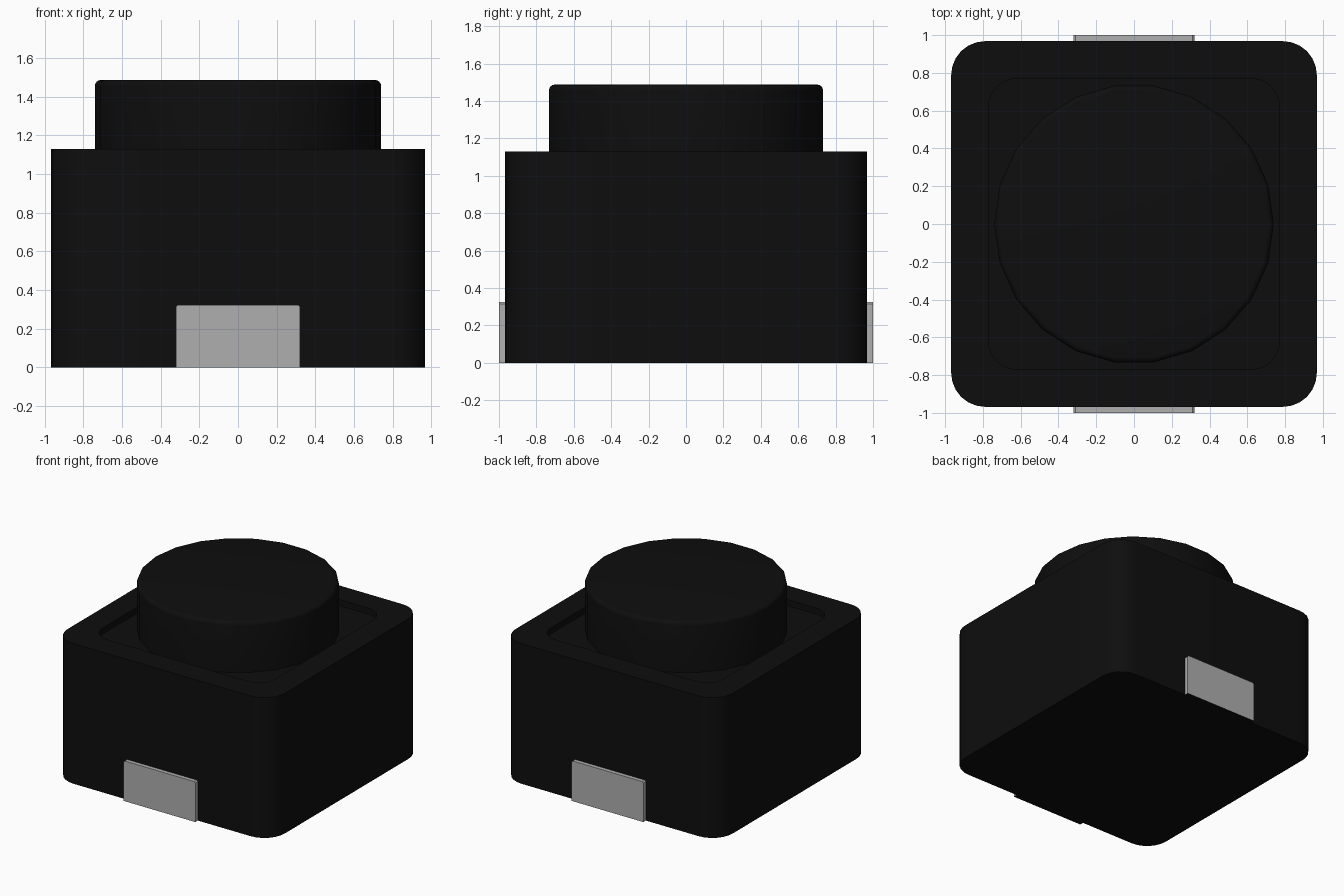
import bpy, bmesh, math

cube = bpy.data.objects.get("Cube")
if cube:
    bpy.data.objects.remove(cube, do_unlink=True)


def material(name, value):
    m = bpy.data.materials.new(name)
    m.use_nodes = True
    col = (value, value, value, 1)
    m.diffuse_color = col
    m.node_tree.nodes["Principled BSDF"].inputs["Base Color"].default_value = col
    return m


BLACK = material("black plastic", 0.0043)
GREY = material("grey metal", 0.43)


def finish(name, bm, mats):
    bmesh.ops.recalc_face_normals(bm, faces=bm.faces)
    me = bpy.data.meshes.new(name)
    bm.to_mesh(me)
    bm.free()
    for m in mats:
        me.materials.append(m)
    ob = bpy.data.objects.new(name, me)
    bpy.context.collection.objects.link(ob)
    bpy.ops.object.select_all(action='DESELECT')
    ob.select_set(True)
    bpy.context.view_layer.objects.active = ob
    bpy.ops.object.shade_smooth_by_angle(angle=math.radians(30))
    return ob


def loft(name, rings):
    """Skin a stack of equal-length rings and cap both ends."""
    bm = bmesh.new()
    loops = [[bm.verts.new(p) for p in ring] for ring in rings]
    n = len(loops[0])
    for a, b in zip(loops, loops[1:]):
        for i in range(n):
            j = (i + 1) % n
            bm.faces.new((a[i], a[j], b[j], b[i]))
    bm.faces.new(loops[0][::-1])
    bm.faces.new(loops[-1])
    return finish(name, bm, [BLACK])


def rounded_square(half, radius, z, steps=6):
    pts = []
    for q in range(4):
        mid = math.radians(45 + 90 * q)
        cx = math.copysign(half - radius, math.cos(mid))
        cy = math.copysign(half - radius, math.sin(mid))
        for s in range(steps + 1):
            a = math.radians(90 * (q + s / steps))
            pts.append((cx + radius * math.cos(a), cy + radius * math.sin(a), z))
    return pts


def circle(radius, z, n=22):
    return [(radius * math.cos(2 * math.pi * i / n),
             radius * math.sin(2 * math.pi * i / n), z) for i in range(n)]


# Housing with a shallow square recess in its top
loft("housing", [rounded_square(0.968, 0.18, 0),
                 rounded_square(0.968, 0.18, 1.13),
                 rounded_square(0.77, 0.15, 1.13),
                 rounded_square(0.77, 0.15, 1.08)])

# Round button with a softened top edge
R, TOP, B = 0.74, 1.487, 0.03
edge = [circle(R - B + B * math.cos(a), TOP - B + B * math.sin(a))
        for a in (math.radians(22.5 * k) for k in range(5))]
loft("button", [circle(R, 1.08)] + edge)

# Metal contact plates on the front and back
for name, side in (("front_contact", -1), ("back_contact", 1)):
    bm = bmesh.new()
    outline = [(-0.32, 0), (0.32, 0), (0.32, 0.314), (0.31, 0.324),
               (-0.31, 0.324), (-0.32, 0.314)]
    inner = [bm.verts.new((x, side * 0.96, z)) for x, z in outline]
    outer = [bm.verts.new((x, side * 1.0, z)) for x, z in outline]
    bm.faces.new(inner)
    bm.faces.new(outer)
    for i in range(len(outline)):
        j = (i + 1) % len(outline)
        f = bm.faces.new((inner[i], inner[j], outer[j], outer[i]))
        # Dark underside
        f.material_index = 1 if i == 0 else 0
    finish(name, bm, [GREY, BLACK])
